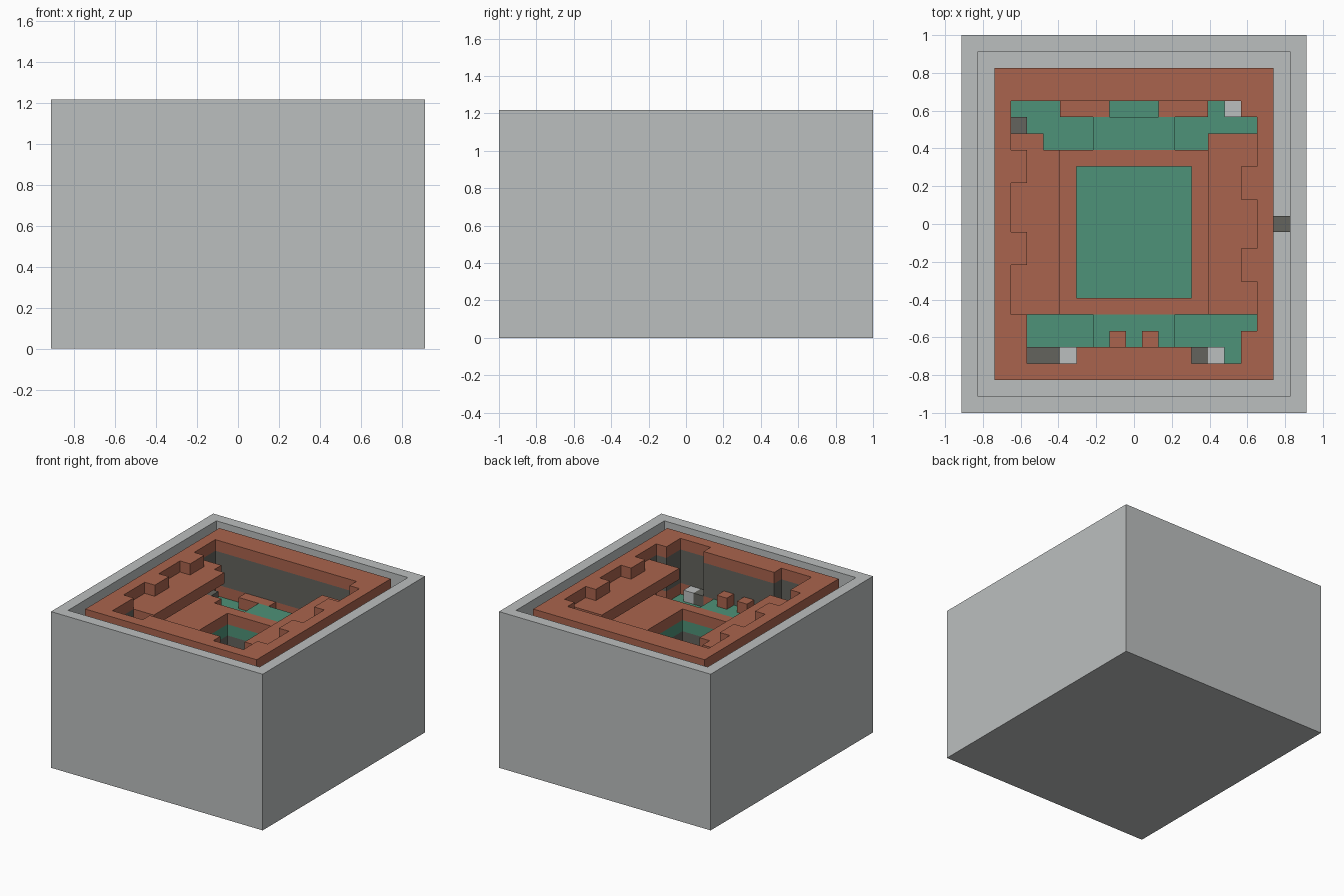
import bpy, bmesh

if "Cube" in bpy.data.objects:
    bpy.data.objects.remove(bpy.data.objects["Cube"], do_unlink=True)

W, D, H = 21, 23, 14          # size in blocks
U = 2 / D                     # one block


def material(name, rgb):
    m = bpy.data.materials.new(name)
    m.use_nodes = True
    col = (*rgb, 1)
    m.diffuse_color = col
    m.node_tree.nodes["Principled BSDF"].inputs["Base Color"].default_value = col
    return m


grey = material("light grey stone", (0.50, 0.52, 0.52))
dark = material("dark grey stone", (0.127, 0.127, 0.11))
clay = material("orange clay", (0.40, 0.127, 0.074))
green = material("green floor", (0.076, 0.287, 0.188))


def cells(rects):
    return {(i, j) for a, b, c, d in rects for i in range(a, b) for j in range(c, d)}


def layer(name, mat, top, bottom, solid, holes=()):
    """Block layer: plan rectangles (i0, i1, j0, j1) from the left and back, depth from the top."""
    plan = cells(solid) - cells(holes)
    z1, z0 = (H - top) * U, (H - bottom) * U
    bm = bmesh.new()
    cache = {}

    def vert(i, j, z):
        key = (i, j, z)
        if key not in cache:
            cache[key] = bm.verts.new(((i - W / 2) * U, (D / 2 - j) * U, z))
        return cache[key]

    for i, j in sorted(plan):
        ring = [(i, j), (i, j + 1), (i + 1, j + 1), (i + 1, j)]
        bm.faces.new([vert(*p, z1) for p in ring])
        bm.faces.new([vert(*p, z0) for p in reversed(ring)])
        beside = [(i - 1, j), (i, j + 1), (i + 1, j), (i, j - 1)]
        for k, n in enumerate(beside):
            if n not in plan:
                p, q = ring[k], ring[(k + 1) % 4]
                bm.faces.new([vert(*p, z1), vert(*p, z0), vert(*q, z0), vert(*q, z1)])
    bmesh.ops.recalc_face_normals(bm, faces=bm.faces)
    mesh = bpy.data.meshes.new(name)
    bm.to_mesh(mesh)
    bm.free()
    mesh.materials.append(mat)
    ob = bpy.data.objects.new(name, mesh)
    bpy.context.collection.objects.link(ob)
    return ob


# Plan areas shared by several layers
whole = (0, W, 0, D)
house = (2, 19, 2, 21)
shaft = (7, 14, 8, 16)
front_opening = [(4, 18, 17, 18), (4, 17, 18, 19), (4, 7, 19, 20), (14, 17, 19, 20)]
room = [(3, 17, 4, 5), (3, 18, 5, 17)] + front_opening
teeth = [(3, 4, 7, 9), (3, 4, 12, 14), (17, 18, 8, 10), (17, 18, 13, 15)]

# Outer box
layer("outer_wall", grey, 0, 13, [whole], [(1, W - 1, 1, D - 1)])
layer("outer_base", grey, 13, 14, [whole])

# Top frame with notched inner edge
layer("top_frame", clay, 0, 1, [house], room)
layer("frame_teeth", clay, 0, 1, teeth)

# Side benches one block below the frame
layer("right_bench", clay, 1, 2, [(3, 6, 7, 17), (3, 5, 6, 7)])
layer("left_bench", clay, 1, 2, [(15, 18, 6, 17)])

# Upper room walls
layer("upper_wall", dark, 1, 4, [house], room)

# Middle floor with strips and a central shaft cut out
back_opening = [(3, 6, 4, 5), (9, 12, 4, 5), (15, 17, 4, 5), (3, 18, 5, 6), (5, 15, 6, 7)]
layer("middle_floor", clay, 4, 5, [house], back_opening + front_opening + [shaft])

# Green strips and raised planters
layer("green_strip", green, 5, 6, [(3, 18, 4, 20)], [shaft])
layer("strip_surround", dark, 5, 6, [house], [(3, 18, 4, 20)])
for name, j in (("back_planter", 5), ("front_planter", 17)):
    layer(name, green, 4, 5, [(8, 13, j, j + 2)])

# Small blocks standing in the strips
layer("front_posts", clay, 3, 4, [(9, 10, 18, 19), (11, 12, 18, 19)])
layer("dark_blocks", dark, 4, 5, [(3, 4, 5, 6), (4, 6, 19, 20), (14, 15, 19, 20)])
layer("light_blocks", grey, 4, 5, [(16, 17, 4, 5), (6, 7, 19, 20), (15, 16, 19, 20)])

# Lower shaft and its floor
layer("shaft_wall", dark, 6, 13, [house], [shaft])
layer("shaft_floor", green, 12, 13, [shaft])

# Link block in the gap beside the house
layer("gap_block", dark, 2, 3, [(19, 20, 11, 12)])
